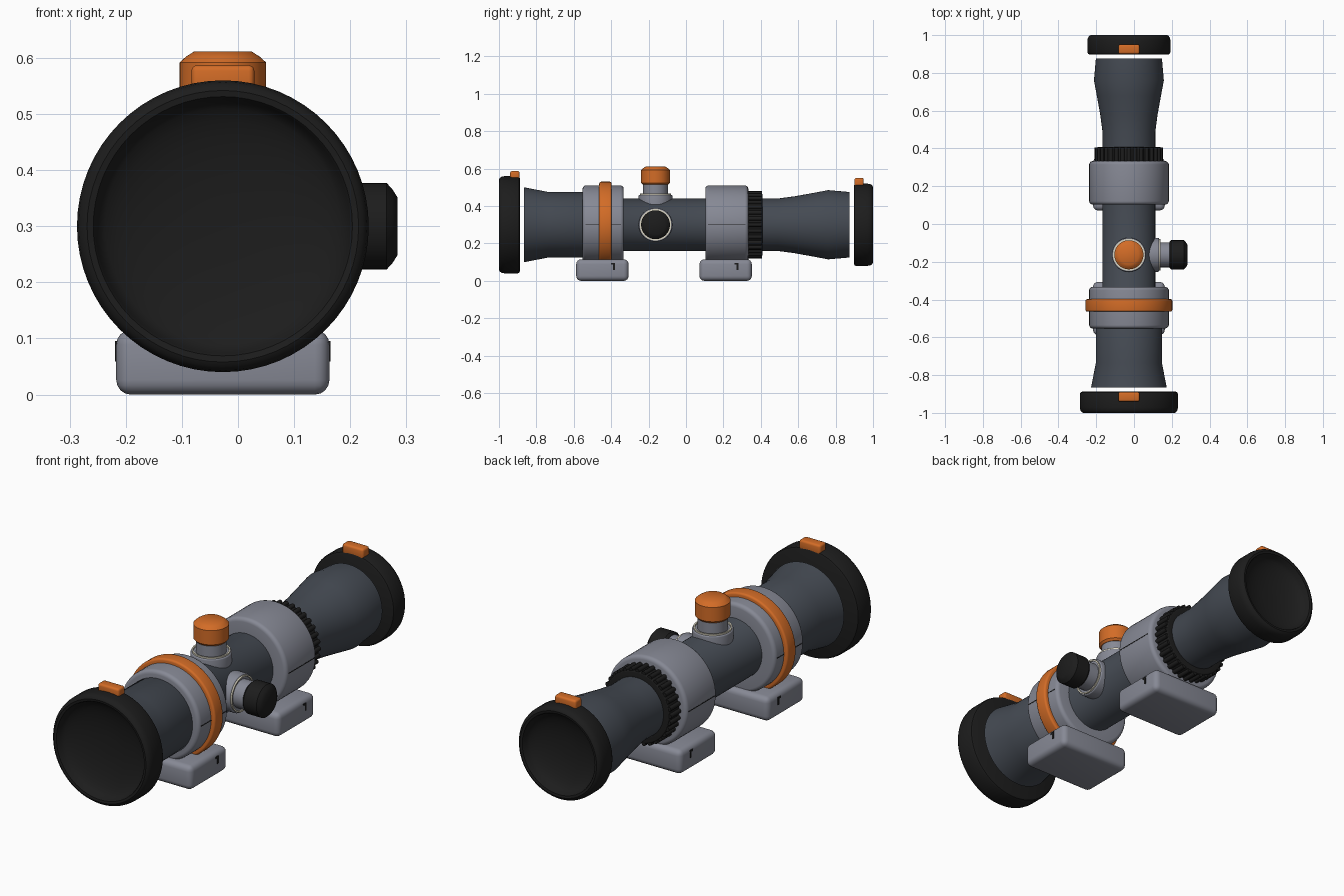
import bpy, bmesh, math
from mathutils import Matrix, Vector

if "Cube" in bpy.data.objects:
    bpy.data.objects.remove(bpy.data.objects["Cube"])

AX, AZ = -0.027, 0.30      # optical axis
TY = -0.163                # turret station


def material(name, rgb):
    m = bpy.data.materials.new(name)
    m.use_nodes = True
    m.diffuse_color = (*rgb, 1)
    m.node_tree.nodes["Principled BSDF"].inputs["Base Color"].default_value = (*rgb, 1)
    return m


slate = material("slate body", (0.058, 0.068, 0.085))
grey = material("light grey metal", (0.24, 0.25, 0.30))
orange = material("orange", (0.65, 0.15, 0.02))
black = material("black rubber", (0.012, 0.012, 0.012))
cream = material("cream trim", (0.72, 0.68, 0.55))


def finish(name, bm, mat, matrix=Matrix(), angle=35):
    bmesh.ops.recalc_face_normals(bm, faces=bm.faces)
    me = bpy.data.meshes.new(name)
    bm.to_mesh(me)
    bm.free()
    me.transform(matrix)
    me.materials.append(mat)
    ob = bpy.data.objects.new(name, me)
    bpy.context.collection.objects.link(ob)
    bpy.ops.object.select_all(action='DESELECT')
    ob.select_set(True)
    bpy.context.view_layer.objects.active = ob
    bpy.ops.object.shade_smooth_by_angle(angle=math.radians(angle))
    return ob


# Local z of a lathe becomes the optical axis (+y), the top turret (+z) or side turret (+x)
ALONG = Matrix.Translation((AX, 0, AZ)) @ Matrix.Rotation(-math.pi / 2, 4, 'X')
UP = Matrix.Translation((AX, TY, AZ))
SIDE = UP @ Matrix.Rotation(math.pi / 2, 4, 'Y')


def lathe(name, profile, mat, matrix=ALONG, n=64, closed=False):
    """Revolve (radius, height) points about local z; open ends get caps."""
    bm = bmesh.new()
    rings = [[bm.verts.new((r * math.cos(2 * math.pi * i / n),
                            r * math.sin(2 * math.pi * i / n), h))
              for i in range(n)] for r, h in profile]
    pairs = list(zip(rings, rings[1:]))
    if closed:
        pairs.append((rings[-1], rings[0]))
    else:
        bm.faces.new(rings[0])
        bm.faces.new(rings[-1])
    for a, b in pairs:
        for i in range(n):
            j = (i + 1) % n
            bm.faces.new((a[i], a[j], b[j], b[i]))
    return finish(name, bm, mat, matrix)


def box(name, centre, size, mat, bevel=0.0, segments=3):
    bm = bmesh.new()
    bmesh.ops.create_cube(bm, size=1)
    bmesh.ops.scale(bm, vec=size, verts=bm.verts)
    if bevel:
        bmesh.ops.bevel(bm, geom=bm.edges[:], offset=bevel, segments=segments,
                        profile=0.5, affect='EDGES')
    return finish(name, bm, mat, Matrix.Translation(centre))


def rounded(r, lo, hi, b, steps=4):
    """Outer profile of a cylinder with rounded rims."""
    arc = [(r - b + b * math.sin(t), b * (1 - math.cos(t)))
           for t in (math.pi / 2 * k / steps for k in range(steps + 1))]
    return [(x, lo + d) for x, d in arc] + [(x, hi - d) for x, d in reversed(arc)]


# Main tube with objective bell and eyepiece
lathe("scope_body", [(0.185, -0.865), (0.20, -0.865), (0.175, -0.735), (0.175, -0.45),
                     (0.14, -0.40), (0.14, 0.49), (0.152, 0.58), (0.17, 0.68),
                     (0.185, 0.76), (0.175, 0.875), (0.16, 0.875)], slate)


# Lens caps: hollow bowls opening outwards, each with a pull tab
def lens_cap(name, r, inner, outer, tab_y, tab_top):
    s = 1 if outer > inner else -1
    depth = abs(outer - inner)
    rim = r - 0.033
    prof = [(r - 0.012, 0), (r - 0.004, 0.004), (r, 0.012), (r, depth - 0.03),
            (r - 0.003, depth - 0.014), (r - 0.01, depth - 0.004),
            (r - 0.018, depth), (rim + 0.004, depth - 0.002), (rim, depth - 0.008)]
    prof += [(rim * math.cos(t), depth - 0.012 - 0.065 * math.sin(t))
             for t in (math.pi / 2 * k / 8 for k in range(1, 8))]
    lathe(name, [(x, inner + s * h) for x, h in prof], black)
    box(name + "_tab", (AX, tab_y, tab_top - 0.025), (0.112, 0.05, 0.05), orange, 0.01)


lens_cap("front_cap", 0.26, -0.888, -1.0, -0.915, 0.587)
lens_cap("rear_cap", 0.22, 0.897, 1.0, 0.925, 0.55)

# Mounting rings, split line and bases with side clamps
for name, lo, hi, base_y, mark_y in (("front", -0.553, -0.333, -0.447, -0.39),
                                     ("rear", 0.103, 0.333, 0.212, 0.27)):
    ring = rounded(0.21, lo, hi, 0.018)
    lathe(name + "_ring", [(0.13, lo)] + ring + [(0.13, hi)], grey, closed=True)
    box(name + "_base", (AX, base_y, 0.0575), (0.38, 0.28, 0.115), grey, 0.026, 4)
    for s, side in ((1, "left"), (-1, "right")):
        x = AX + s * 0.19
        box(f"{name}_{side}_split", (AX + s * 0.2085, (lo + hi) / 2, AZ),
            (0.005, hi - lo - 0.03, 0.004), black)
        box(f"{name}_{side}_clamp_slot", (x, mark_y + 0.005, 0.077),
            (0.004, 0.01, 0.036), black)
        box(f"{name}_{side}_clamp_slot_top", (x, mark_y, 0.091),
            (0.004, 0.022, 0.009), black)

# Orange band on the front ring
lathe("accent_band", [(0.19, -0.464)] + rounded(0.23, -0.464, -0.398, 0.01)
      + [(0.19, -0.398)], orange, closed=True)

# Ribbed zoom ring
lathe("zoom_ring", [(0.13, 0.325)] + rounded(0.169, 0.325, 0.408, 0.006)
      + [(0.13, 0.408)], black, closed=True)
bm = bmesh.new()
ribs = 32
for i in range(ribs):
    a = 2 * math.pi * i / ribs
    m = Matrix.Translation((0.17 * math.cos(a), 0.17 * math.sin(a), 0.367))
    bmesh.ops.create_cone(bm, cap_ends=True, segments=8, radius1=0.011,
                          radius2=0.011, depth=0.078, matrix=m)
finish("zoom_ring_ribs", bm, black, ALONG, 50)

# Adjustment turrets: flange, trim ring, stem and chamfered cap
for name, matrix, cap_mat in (("top", UP, orange), ("side", SIDE, black)):
    lathe(name + "_turret_flange", [(0.09, 0.10)] + rounded(0.09, 0.10, 0.16, 0.006)[5:],
          grey, matrix, 48)
    lathe(name + "_turret_trim", [(0.077, 0.157), (0.084, 0.157), (0.084, 0.167),
                                  (0.077, 0.167)], cream, matrix, 48, closed=True)
    lathe(name + "_turret_stem", [(0.066, 0.15), (0.066, 0.225)], grey, matrix, 48)
    lathe(name + "_turret_cap", [(0.068, 0.214), (0.077, 0.224), (0.077, 0.292),
                                 (0.066, 0.302), (0.052, 0.311)], cap_mat, matrix, 48)
